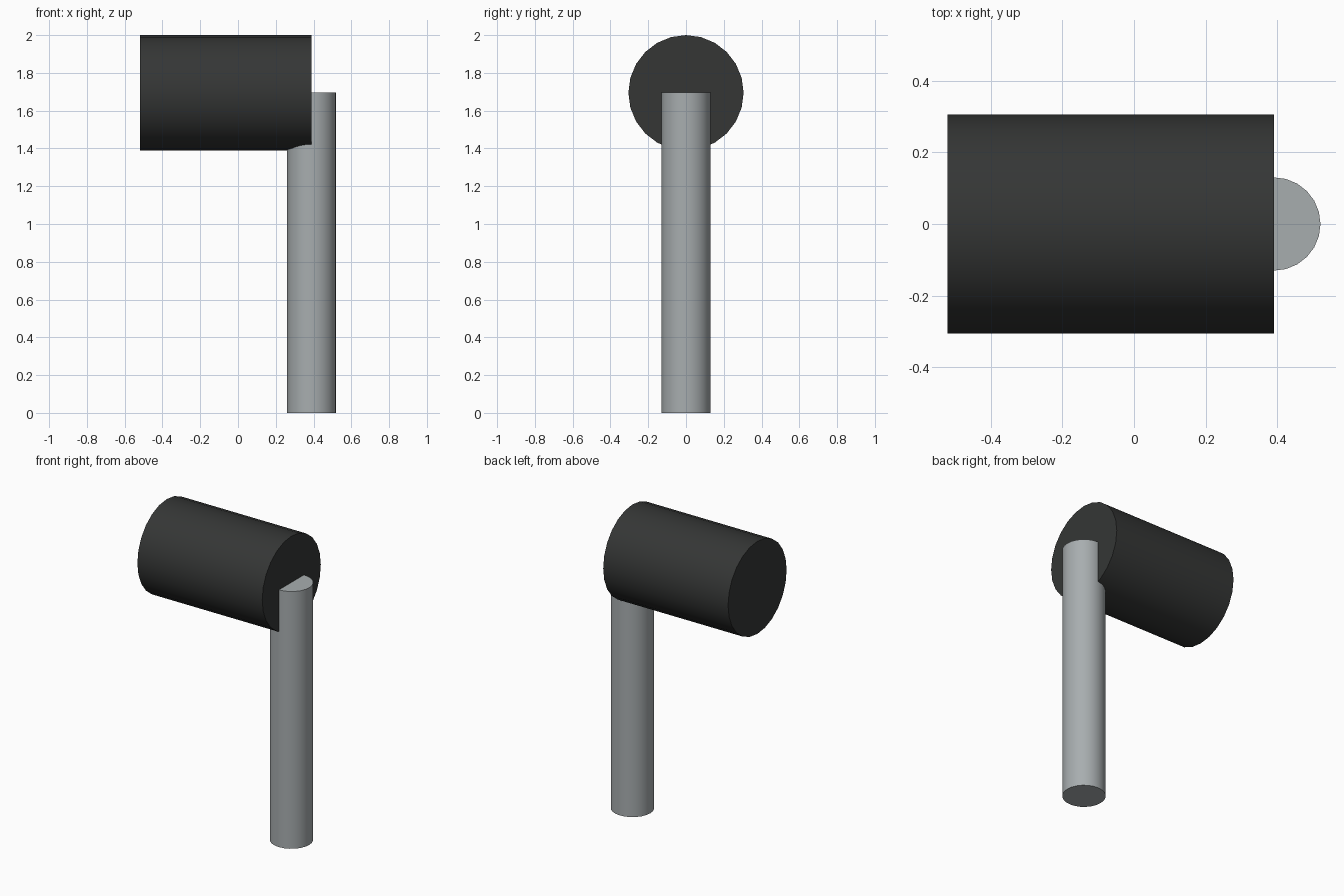
import bpy, math

if "Cube" in bpy.data.objects:
    bpy.data.objects.remove(bpy.data.objects["Cube"])


def material(name, rgb):
    mat = bpy.data.materials.new(name)
    mat.diffuse_color = (*rgb, 1)
    mat.use_nodes = True
    mat.node_tree.nodes["Principled BSDF"].inputs["Base Color"].default_value = mat.diffuse_color
    return mat


def cylinder(name, radius, length, location, rotation=(0, 0, 0), mat=None):
    bpy.ops.mesh.primitive_cylinder_add(
        vertices=24, radius=radius, depth=length,
        location=location, rotation=rotation)
    obj = bpy.context.object
    obj.name = name
    if mat:
        obj.data.materials.append(mat)
    bpy.ops.object.shade_smooth_by_angle(angle=math.radians(30))
    return obj


AXIS_Z = 1.695   # height of the head's axis, where the handle ends
END_X = 0.39     # end face of the head, in line with the handle's centre

# Upright handle, its top reaching the axis of the head
cylinder("handle", 0.13, AXIS_Z, (END_X, 0, AXIS_Z / 2),
         mat=material("handle_grey", (0.39, 0.42, 0.43)))

# Horizontal drum-shaped head, running left from the handle
cylinder("head", 0.305, 0.91, (END_X - 0.455, 0, AXIS_Z),
         rotation=(0, math.pi / 2, 0),
         mat=material("head_black", (0.035, 0.037, 0.036)))
